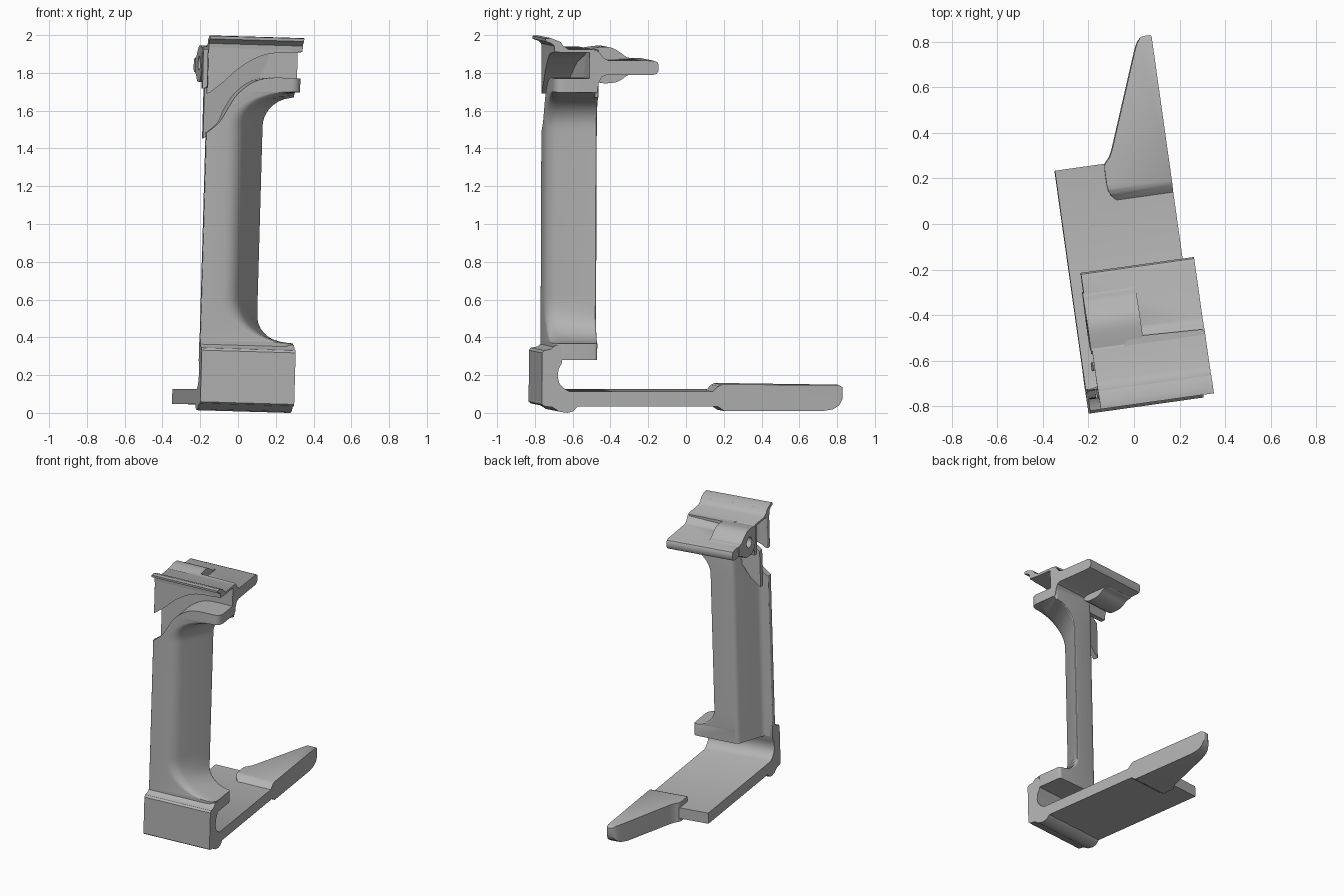
import bpy, bmesh, math
from mathutils import Matrix, Vector

cube = bpy.data.objects.get("Cube")
if cube:
    bpy.data.objects.remove(cube, do_unlink=True)

# The whole bracket is turned and leans slightly
POSE = (Matrix.Rotation(math.radians(8), 4, 'Z')
        @ Matrix.Translation((-0.064, 0, 0))
        @ Matrix.Rotation(math.radians(1.65), 4, 'Y'))
HALF = 0.251

grey = bpy.data.materials.new("plain_grey")
grey.use_nodes = True
grey.diffuse_color = (0.45, 0.45, 0.45, 1)
grey.node_tree.nodes["Principled BSDF"].inputs["Base Color"].default_value = (0.45, 0.45, 0.45, 1)


def loft(name, rings):
    """Skin a list of equal rings of 3D points and close both ends."""
    bm = bmesh.new()
    loops = [[bm.verts.new(POSE @ Vector(p)) for p in ring] for ring in rings]
    n = len(loops[0])
    for lo, hi in zip(loops, loops[1:]):
        for i in range(n):
            j = (i + 1) % n
            bm.faces.new((lo[i], lo[j], hi[j], hi[i]))
    bm.faces.new(loops[0][::-1])
    bm.faces.new(loops[-1])
    bmesh.ops.recalc_face_normals(bm, faces=bm.faces)
    mesh = bpy.data.meshes.new(name)
    bm.to_mesh(mesh)
    bm.free()
    mesh.materials.append(grey)
    obj = bpy.data.objects.new(name, mesh)
    bpy.context.collection.objects.link(obj)
    return obj


def prism(name, pts, axis, lo, hi):
    """Extrude a 2D outline along one axis."""
    def place(p, h):
        q = list(p)
        q.insert(axis, h)
        return q
    return loft(name, [[place(p, h) for p in pts] for h in (lo, hi)])


def rounded(pts, radii, steps=5):
    """Round polygon corners with quadratic curves; radius 0 stays sharp."""
    out = []
    for i, (p, r) in enumerate(zip(pts, radii)):
        p, a, b = Vector(p), Vector(pts[i - 1]), Vector(pts[(i + 1) % len(pts)])
        if r == 0:
            out.append(p)
            continue
        a = p + (a - p).normalized() * min(r, (a - p).length * 0.45)
        b = p + (b - p).normalized() * min(r, (b - p).length * 0.45)
        for k in range(steps + 1):
            t = k / steps
            out.append(a * (1 - t) ** 2 + p * 2 * t * (1 - t) + b * t * t)
    return out


def smooth_line(pts, steps=6):
    """Catmull-Rom curve through the points."""
    ps = [Vector(p) for p in [pts[0]] + pts + [pts[-1]]]
    out = []
    for a, b, c, d in zip(ps, ps[1:], ps[2:], ps[3:]):
        for k in range(steps):
            t = k / steps
            out.append(0.5 * (2 * b + (c - a) * t + (2 * a - 5 * b + 4 * c - d) * t * t
                              + (3 * b - a - 3 * c + d) * t ** 3))
    return out + [ps[-1]]


def boolean(obj, tool, operation):
    mod = obj.modifiers.new("cut", 'BOOLEAN')
    mod.object, mod.operation, mod.solver = tool, operation, 'EXACT'
    bpy.context.view_layer.objects.active = obj
    bpy.ops.object.modifier_apply(modifier=mod.name)
    bpy.data.objects.remove(tool, do_unlink=True)


def flare(c, near, far, start, end):
    """Quarter-ellipse sweep from near to far between two heights."""
    t = min(max((c - start) / (end - start), 0), 1)
    return near + (far - near) * (1 - math.sqrt(1 - t * t))


# Base: front wall and flat plate
base_profile = [(0.28, 0.12), (-0.65, 0.12), (-0.68, 0.138), (-0.705, 0.165), (-0.713, 0.2),
                (-0.708, 0.24), (-0.69, 0.272), (-0.69, 0.368), (-0.725, 0.366),
                (-0.75, 0.345), (-0.785, 0.338), (-0.797, 0.325), (-0.797, 0.052), (-0.785, 0.043),
                (-0.74, 0.037), (-0.705, 0.014), (-0.66, 0.007), (-0.63, 0.015), (-0.605, 0.041),
                (0.28, 0.041)]
prism("base_plate", base_profile, 0, -HALF, HALF)

# Tongue: plan outline trimmed to its side profile
plan = rounded([(HALF, 0.05), (HALF, 0.812), (0.192, 0.812), (0.0, 0.31), (-0.035, 0.275), (-0.035, 0.115)],
               [0, 0.01, 0.06, 0.04, 0.02, 0.08])
side = [(0.1, 0.11), (0.122, 0.125), (0.145, 0.148), (0.165, 0.157), (0.79, 0.155), (0.812, 0.142),
        (0.812, 0.085), (0.795, 0.05), (0.76, 0.026), (0.70, 0.016), (0.18, 0.016), (0.13, 0.05)]
tongue = prism("tongue", plan, 2, -0.1, 0.3)
boolean(tongue, prism("tongue_side", side, 0, -0.5, 0.5), 'INTERSECT')

# Post: slanted section flaring to the full width at both ends
heights = [0.287]
heights += [0.375 + 0.25 * (1 - math.cos(math.pi * k / 24)) for k in range(13)]
heights += [1.48 + 0.225 * math.sin(math.pi * k / 32) for k in range(17)] + [1.93]
rings = []
for c in heights:
    if c < 1:
        front = flare(-c, -0.08, HALF, -0.62, -0.376)
        back = flare(-c, 0.09, HALF, -0.51, -0.376)
    else:
        front = flare(c, -0.08, HALF, 1.5, 1.705)
        back = flare(c, 0.09, HALF, 1.52, 1.675)
    rear = -0.484 - 0.1 * (back - 0.09)
    section = [(-HALF, -0.736), (front, -0.736), (back, rear), (-0.09, -0.487), (-0.19, -0.68), (-HALF, -0.695)]
    rings.append([(p[0], p[1], c) for p in rounded(section, [0.008, 0.06, 0.02, 0.025, 0.02, 0.006])])
post = loft("post", rings)

# Curved channel across the upper front of the post
lower = smooth_line([(-HALF, 1.475), (-0.183, 1.535), (-0.136, 1.615), (-0.09, 1.685),
                     (-0.01, 1.75), (0.087, 1.777), (HALF, 1.778)])
upper = smooth_line([(-HALF, 1.68), (-0.17, 1.745), (-0.093, 1.817), (0.005, 1.88),
                     (0.1, 1.908), (HALF, 1.915)])
band = lower + upper[::-1]
wide = [(p[0] * 1.1 if abs(p[0]) > 0.25 else p[0], p[1]) for p in band]
boolean(post, prism("channel_cutter", wide, 1, -1, -0.55), 'DIFFERENCE')

# Channel back wall, leaning forward towards its left end
wall = [(p[0], p[1] - 0.03) for p in lower] + [(p[0], p[1] + 0.03 * (p[0] < 0)) for p in upper[::-1]]
lean = [0.07 * min(1, max(0, (0.05 - p[0]) / 0.25)) for p in wall]
loft("channel_back_wall", [[(p[0], b - s, p[1]) for p, s in zip(wall, lean)] for b in (-0.545, -0.507)])

# Top bracket: lip, roof and rear shelf
top_profile = [(-0.735, 1.918), (-0.738, 1.95), (-0.755, 1.965), (-0.783, 1.974), (-0.785, 1.99),
               (-0.755, 1.992), (-0.705, 1.972), (-0.69, 1.95), (-0.66, 1.932), (-0.53, 1.932),
               (-0.50, 1.92), (-0.475, 1.887), (-0.45, 1.874), (-0.205, 1.872), (-0.187, 1.865),
               (-0.18, 1.85), (-0.18, 1.82), (-0.19, 1.803), (-0.21, 1.797), (-0.46, 1.797),
               (-0.485, 1.785), (-0.5, 1.755), (-0.507, 1.71), (-0.54, 1.71), (-0.54, 1.918)]
bracket = prism("top_bracket", top_profile, 0, -HALF, HALF)

# Pivot boss blending into the shelf, with its hole
boss_profile = smooth_line([(-0.53, 1.925), (-0.44, 1.938), (-0.39, 1.932), (-0.35, 1.91), (-0.31, 1.882),
                            (-0.27, 1.868), (-0.27, 1.80), (-0.31, 1.786), (-0.35, 1.758), (-0.39, 1.747),
                            (-0.45, 1.747), (-0.49, 1.77), (-0.515, 1.81)], 4)
hole = [(-0.42 + 0.038 * math.cos(math.pi * k / 12), 1.845 + 0.038 * math.sin(math.pi * k / 12))
        for k in range(24)]
boss = prism("pivot_boss", boss_profile, 0, -0.256, -0.022)
for part in (boss, bracket):
    boolean(part, prism("hole_cutter", hole, 0, -0.4, -0.06), 'DIFFERENCE')

# Smooth shading with sharp edges kept
for obj in bpy.context.collection.objects:
    if obj.type == 'MESH':
        obj.select_set(True)
        bpy.context.view_layer.objects.active = obj
bpy.ops.object.shade_smooth_by_angle(angle=math.radians(32))
